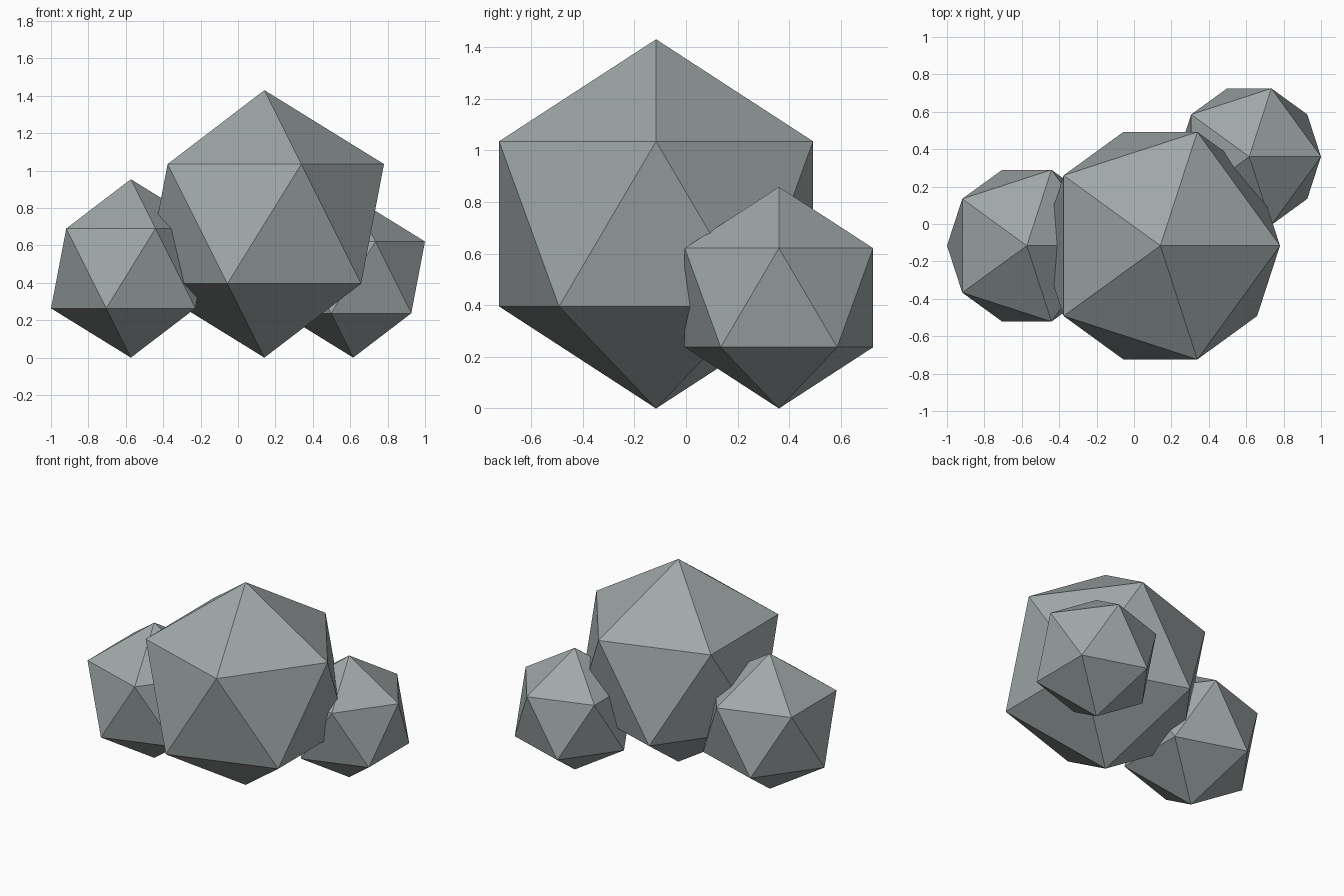
import bpy

# Remove the default cube
cube = bpy.data.objects.get("Cube")
if cube:
    bpy.data.objects.remove(cube, do_unlink=True)

# Stone colour
COLOR = (0.35, 0.39, 0.39, 1.0)
stone = bpy.data.materials.new("stone_grey")
stone.use_nodes = True
stone.diffuse_color = COLOR
bsdf = next(n for n in stone.node_tree.nodes if n.type == "BSDF_PRINCIPLED")
bsdf.inputs["Base Color"].default_value = COLOR


def boulder(name, x, y, radius):
    """Flat-shaded icosahedron resting its lowest point on the ground."""
    bpy.ops.mesh.primitive_ico_sphere_add(
        subdivisions=1, radius=radius, location=(x, y, radius))
    rock = bpy.context.object
    rock.name = rock.data.name = name
    rock.data.materials.append(stone)
    bpy.ops.object.shade_flat()
    return rock


# Cluster of three overlapping boulders
boulder("large_boulder", 0.141, -0.116, 0.715)
boulder("right_boulder", -0.573, -0.116, 0.477)
boulder("back_left_boulder", 0.616, 0.36, 0.429)
